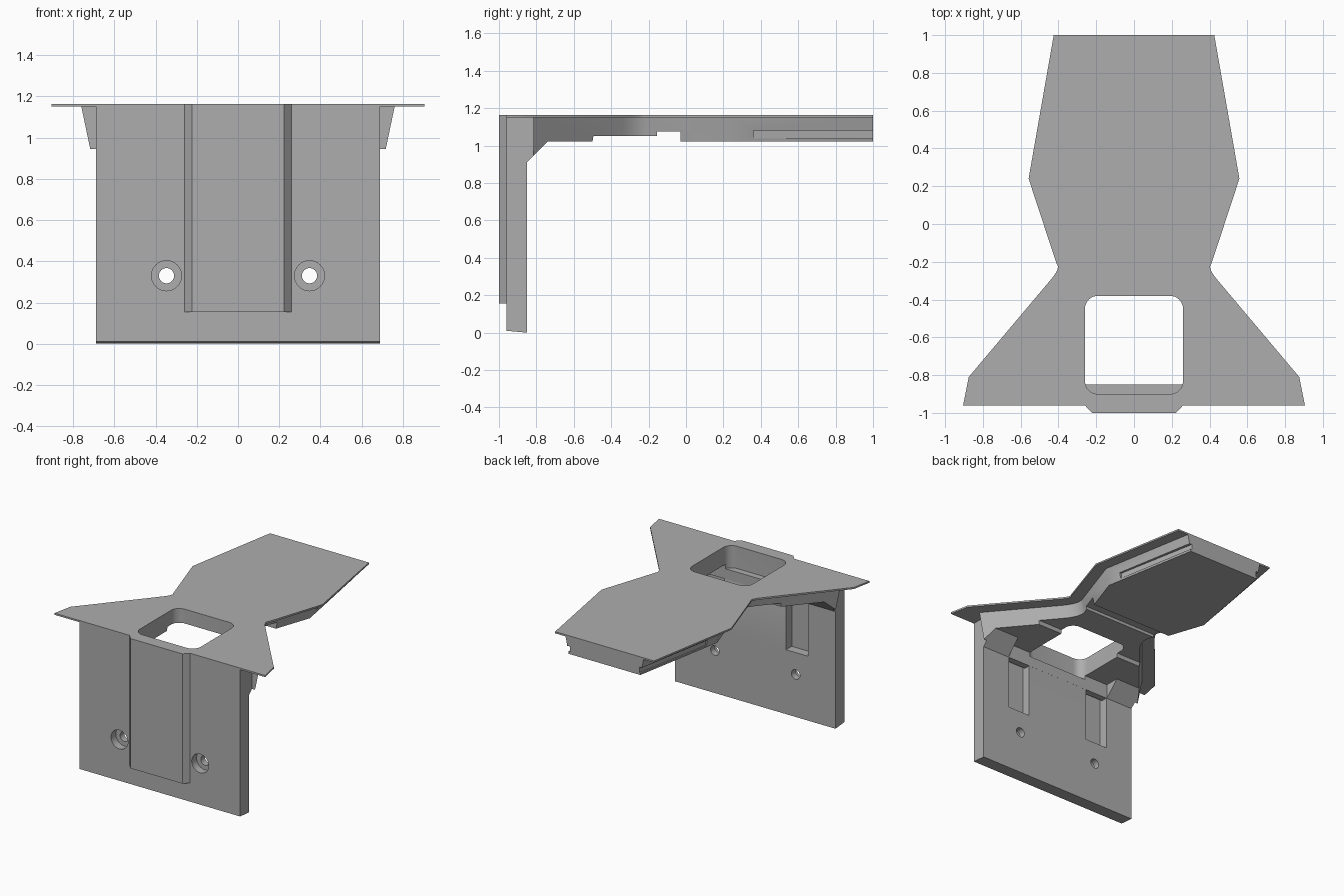
import bpy, bmesh, math
from mathutils import Vector

cube = bpy.data.objects.get("Cube")
if cube:
    bpy.data.objects.remove(cube)

grey = bpy.data.materials.new("plain_grey")
grey.use_nodes = True
colour = (0.42, 0.42, 0.42, 1)
grey.diffuse_color = colour
grey.node_tree.nodes["Principled BSDF"].inputs["Base Color"].default_value = colour

TOP, UNDER = 1.163, 1.15


def loft(name, low, high):
    """Closed solid between two matching rings of 3D points."""
    bm = bmesh.new()
    a = [bm.verts.new(p) for p in low]
    b = [bm.verts.new(p) for p in high]
    n = len(a)
    bm.faces.new(a)
    bm.faces.new(b)
    for i in range(n):
        j = (i + 1) % n
        bm.faces.new((a[i], a[j], b[j], b[i]))
    bmesh.ops.recalc_face_normals(bm, faces=bm.faces)
    mesh = bpy.data.meshes.new(name)
    bm.to_mesh(mesh)
    bm.free()
    mesh.materials.append(grey)
    obj = bpy.data.objects.new(name, mesh)
    bpy.context.collection.objects.link(obj)
    return obj


def slab(name, outline, z0, z1):
    return loft(name, [(x, y, z0) for x, y in outline], [(x, y, z1) for x, y in outline])


def across(name, profile, x0, x1):
    return loft(name, [(x0, y, z) for y, z in profile], [(x1, y, z) for y, z in profile])


def box(name, x0, x1, y0, y1, z0, z1):
    return slab(name, [(x0, y0), (x1, y0), (x1, y1), (x0, y1)], z0, z1)


def rod(name, x, z, r, y0, y1):
    ring = [(x + r * math.cos(t), z + r * math.sin(t))
            for t in (math.tau * i / 32 for i in range(32))]
    return loft(name, [(u, y0, v) for u, v in ring], [(u, y1, v) for u, v in ring])


def mirrored(half):
    return half + [(-x, y) for x, y in reversed(half)]


def cut(obj, cutters):
    for c in cutters:
        c.hide_render = True
        mod = obj.modifiers.new("cut", "BOOLEAN")
        mod.operation, mod.solver, mod.object = "DIFFERENCE", "EXACT", c
        bpy.context.view_layer.objects.active = obj
        bpy.ops.object.modifier_apply(modifier=mod.name)
        bpy.data.objects.remove(c)


def rounded_window():
    r, x, y0, y1 = 0.07, 0.26, -0.9, -0.38
    ring = []
    corners = [(x - r, y1 - r), (r - x, y1 - r), (r - x, y0 + r), (x - r, y0 + r)]
    for k, (cx, cy) in enumerate(corners):
        for i in range(9):
            t = math.pi / 2 * (k + i / 8)
            ring.append((cx + r * math.cos(t), cy + r * math.sin(t)))
    return slab("window_cutter", ring, 0.99, 1.3)


def neck(start, corner, end, steps=6):
    a, b, c = Vector(start), Vector(corner), Vector(end)
    return [tuple(a.lerp(b, t).lerp(b.lerp(c, t), t))
            for t in (i / steps for i in range(steps + 1))]


# Thin hourglass top plate
plate_half = ([(0.905, -0.96), (0.875, -0.81)]
              + neck((0.445, -0.3), (0.385, -0.23), (0.41, -0.21)) + [(0.558, 0.24), (0.425, 1)])
top_plate = slab("top_plate", mirrored(plate_half), UNDER, TOP)
cut(top_plate, [rounded_window()])

# Drafted body under the plate
side = [(0.76, -0.815)] + neck((0.36, -0.34), (0.295, -0.25), (0.32, -0.19)) + [(0.47, 0.25), (0.335, 1)]
LOW, DRAFT = 0.85, 0.21
inner = [(0.69, -0.9), (0.69, -0.815)]
shrunk = [(x - DRAFT * (UNDER - LOW), y) for x, y in side]
body = loft("underbody",
            [(x, y, LOW) for x, y in mirrored(inner + shrunk)],
            [(x, y, UNDER) for x, y in mirrored(inner + side)])
steps = [(-0.95, 0.7), (-0.95, 0.91), (-0.85, 0.91), (-0.74, 1.022), (-0.5, 1.022),
         (-0.495, 1.052), (-0.155, 1.052), (-0.155, 1.075), (-0.03, 1.075),
         (-0.03, 1.022), (1.1, 1.022), (1.1, 0.7)]
cutters = [across("underside_cutter", steps, -1, 1),
           box("gusset_gap_cutter", -0.46, 0.46, -0.85, -0.6, 0.7, 1.022),
           rounded_window()]

# Side grooves, open at the back end
for s in (-1, 1):
    groove = [(s * 0.42, 0.36), (s * 0.7, 0.36), (s * 0.7, 1.1), (s * 0.28, 1.1)]
    cutters.append(slab("groove_cutter", groove, 1.038, 1.081))
cut(body, cutters)

# Upright wall with counterbored holes and rear slots
wall = across("upright_wall", [(-0.96, 0.01), (-0.85, 0), (-0.85, UNDER), (-0.96, UNDER)], -0.69, 0.69)
cutters = [rounded_window(),
           across("ledge_cutter", [(-0.9, 1.0), (-0.845, 0.9), (-0.8, 0.9), (-0.8, 1.0)], -0.26, 0.26)]
for s in (-1, 1):
    x0, x1 = sorted((s * 0.265, s * 0.455))
    cutters += [rod("hole_cutter", s * 0.347, 0.33, 0.037, -1.1, -0.7),
                rod("counterbore_cutter", s * 0.347, 0.33, 0.073, -1.1, -0.9),
                box("slot_cutter", x0, x1, -0.92, -0.7, 0.5, 1.02)]
cut(wall, cutters)

# Raised front panel with bevelled sides
panel = slab("front_panel", [(0.26, -0.96), (0.222, -1), (-0.222, -1), (-0.26, -0.96)], 0.155, TOP)

# Smooth the curves, keep the edges sharp
bpy.ops.object.select_all(action="DESELECT")
for obj in (top_plate, body, wall, panel):
    obj.select_set(True)
bpy.context.view_layer.objects.active = wall
bpy.ops.object.shade_smooth_by_angle(angle=math.radians(30))
